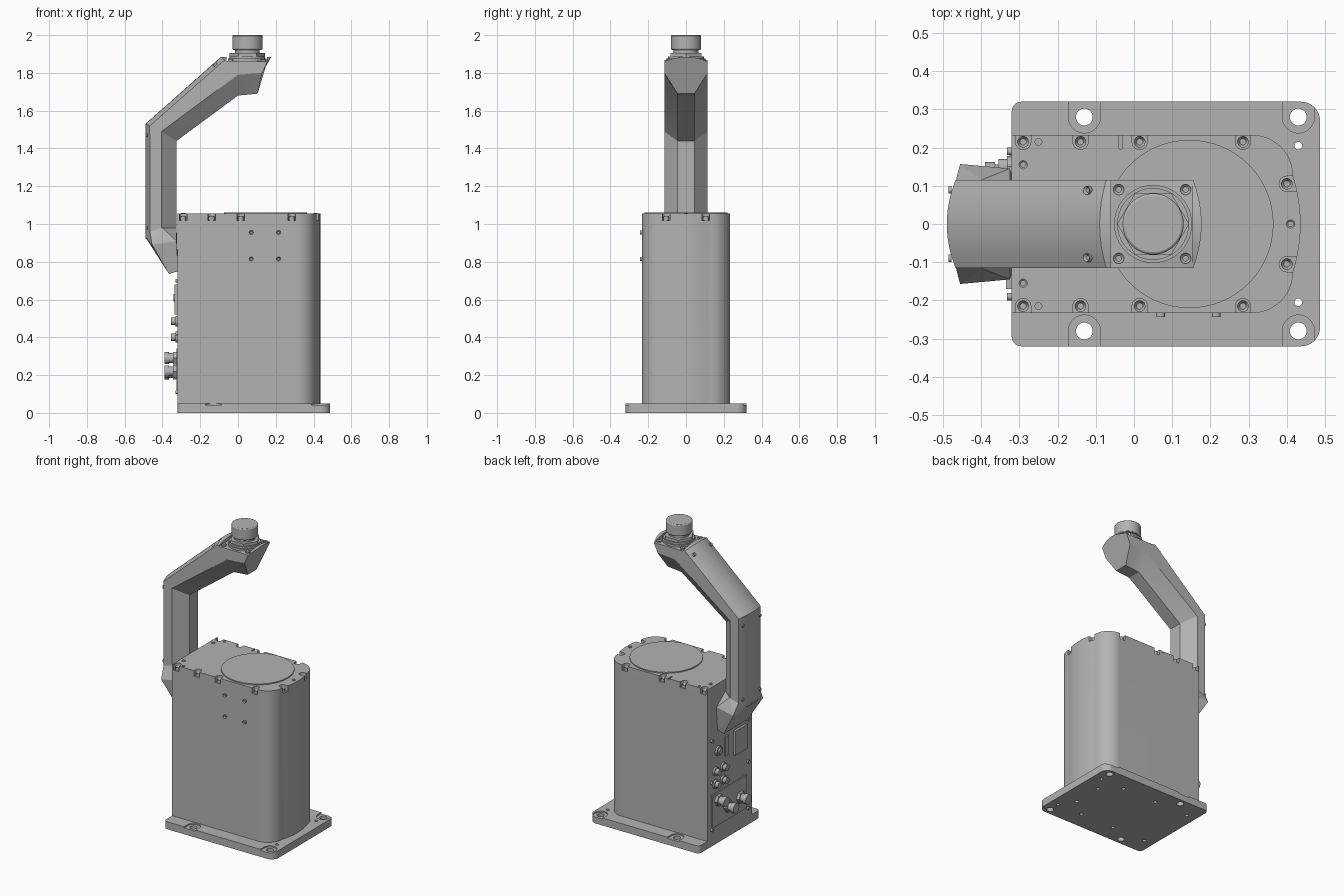
import bpy, bmesh
from math import pi, sin, cos
from mathutils import Vector, Matrix

if "Cube" in bpy.data.objects:
    bpy.data.objects.remove(bpy.data.objects["Cube"])

GREY = (0.45, 0.45, 0.45, 1)
grey = bpy.data.materials.new("plain_grey")
grey.use_nodes = True
grey.diffuse_color = GREY
bsdf = next(n for n in grey.node_tree.nodes if n.type == 'BSDF_PRINCIPLED')
bsdf.inputs["Base Color"].default_value = GREY


def activate(ob):
    bpy.ops.object.select_all(action='DESELECT')
    ob.select_set(True)
    bpy.context.view_layer.objects.active = ob


def finish(name, bm):
    bmesh.ops.recalc_face_normals(bm, faces=bm.faces[:])
    me = bpy.data.meshes.new(name)
    bm.to_mesh(me)
    bm.free()
    me.materials.append(grey)
    ob = bpy.data.objects.new(name, me)
    bpy.context.collection.objects.link(ob)
    return ob


def smooth(ob):
    activate(ob)
    bpy.ops.object.shade_smooth_by_angle()


def add_prism(bm, pts, z0, z1):
    low = [bm.verts.new((x, y, z0)) for x, y in pts]
    high = [bm.verts.new((x, y, z1)) for x, y in pts]
    n = len(pts)
    bm.faces.new(low[::-1])
    bm.faces.new(high)
    for i in range(n):
        j = (i + 1) % n
        bm.faces.new((low[i], low[j], high[j], high[i]))


def arc(cx, cy, r, a0, a1, n):
    return [(cx + r * cos(a0 + (a1 - a0) * i / n), cy + r * sin(a0 + (a1 - a0) * i / n))
            for i in range(n + 1)]


def circle(cx, cy, r, n=32):
    return arc(cx, cy, r, 0, 2 * pi, n)[:-1]


def slot(cx, cy, r, dx, dy, length):
    """U-shaped outline, open towards (dx, dy)."""
    pts = [(cx - r * sin(t) * dy - r * cos(t) * dx, cy + r * sin(t) * dx - r * cos(t) * dy)
           for t in [pi * (i / 12 - 0.5) for i in range(13)]]
    return pts + [(x + dx * length, y + dy * length) for x, y in (pts[-1], pts[0])]


def cut(ob, prisms):
    bm = bmesh.new()
    for p in prisms:
        add_prism(bm, *p)
    cutter = finish("cutter", bm)
    cutter.hide_render = True
    mod = ob.modifiers.new("cut", 'BOOLEAN')
    mod.operation, mod.object, mod.solver = 'DIFFERENCE', cutter, 'EXACT'
    activate(ob)
    bpy.ops.object.modifier_apply(modifier="cut")
    bpy.data.objects.remove(cutter)


def turned(name, steps, start, axis, sides=32):
    """Stacked cylinders along an axis; each step is (radius, length)."""
    bm = bmesh.new()
    h = 0
    for r, length in steps:
        add_prism(bm, circle(0, 0, r, sides), h, h + length)
        h += length
    bm.transform(Matrix.Translation(start) @ Vector(axis).to_track_quat('Z', 'Y').to_matrix().to_4x4())
    ob = finish(name, bm)
    smooth(ob)
    return ob


def screw(name, base, axis, r, h):
    """Socket-head screw with a hexagonal recess."""
    ob = turned(name, [(r, h)], base, axis, 18)
    n = Vector(axis).normalized()
    bm = bmesh.new()
    bm.from_mesh(ob.data)
    top = max(bm.faces, key=lambda f: f.normal.dot(n) + f.calc_center_median().dot(n))
    bmesh.ops.inset_region(bm, faces=[top], thickness=r * 0.45)
    bmesh.ops.translate(bm, verts=top.verts, vec=-n * h * 0.5)
    bm.to_mesh(ob.data)
    bm.free()


def box(name, lo, hi):
    bm = bmesh.new()
    add_prism(bm, [(lo[0], lo[1]), (hi[0], lo[1]), (hi[0], hi[1]), (lo[0], hi[1])], lo[2], hi[2])
    return finish(name, bm)


# Base plate with rounded corners, bolt holes and open spot faces
L, R, W = -0.32, 0.487, 0.32
bm = bmesh.new()
outline = []
for k, (sx, sy, r) in enumerate(((1, 1, .05), (-1, 1, .025), (-1, -1, .025), (1, -1, .05))):
    cx = R - r if sx > 0 else L + r
    outline += arc(cx, sy * (W - r), r, k * pi / 2, (k + 1) * pi / 2, 8)
add_prism(bm, outline, 0, 0.05)
base = finish("base_plate", bm)
bolts = [(x, s * 0.28) for x in (-0.13, 0.43) for s in (-1, 1)]
cut(base, [(slot(x, y, 0.042, 0, 1 if y > 0 else -1, 0.1), 0.042, 0.1) for x, y in bolts])
holes = [(circle(x, y, 0.022), -0.1, 0.2) for x, y in bolts]
holes += [(circle(0.43, s * 0.205, 0.01, 16), -0.1, 0.2) for s in (-1, 1)]
holes += [(circle(x, s * 0.2, 0.012, 16), -0.1, 0.015) for x in (-0.25, 0, 0.25) for s in (-1, 1)]
holes += [(circle(0.37, s * 0.1, 0.012, 16), -0.1, 0.015) for s in (-1, 1)]
cut(base, holes)
smooth(base)

# Main housing: rounded right end with a gently bowed face
half = [(L, 0.233)] + arc(0.31, 0.127, 0.106, pi / 2, 0, 12)
half += [(0.416 + 0.02 * (1 - (i / 6) ** 2), 0.127 * i / 6) for i in range(5, 0, -1)]
bm = bmesh.new()
add_prism(bm, half + [(0.436, 0)] + [(x, -y) for x, y in half[::-1]], 0.05, 1.055)
body = finish("housing", bm)
side_screws = [(x, s * 0.215, 0, s) for x in (-0.29, -0.14, 0.015, 0.285) for s in (-1, 1)]
top_screws = side_screws + [(0.4, s * 0.105, 1, 0) for s in (-1, 1)]
cut(body, [(slot(x, y, 0.02, dx, dy, 0.1), 1.018, 1.2) for x, y, dx, dy in top_screws])
marks = [(circle(-0.25, s * 0.215, 0.009, 16), 1.045, 1.2) for s in (-1, 1)]
cut(body, marks + [(slot(-0.035, 0.2, 0.005, 0, 1, 0.1), 1.045, 1.2)])
smooth(body)
for x, y, dx, dy in top_screws:
    screw("cover_screw", (x, y, 1.015), (0, 0, 1), 0.015, 0.025)
for x, y in ((-0.29, 0.155), (-0.29, -0.155), (0.41, 0)):
    screw("lid_screw", (x, y, 1.05), (0, 0, 1), 0.011, 0.008)
turned("round_lid", [(0.22, 0.012)], (0.145, 0, 1.05), (0, 0, 1), 64)
for x in (0.07, 0.215):
    for z in (0.815, 0.955):
        screw("front_screw", (x, -0.23, z), (0, -1, 0), 0.011, 0.013)

# Bent arm: bowed outer face, flat sides, chamfered inner face
stations = [((-.49, .92), (-.405, .92), (-.325, .92)),
            ((-.49, 1.53), (-.405, 1.49), (-.325, 1.44)),
            ((-.09, 1.885), (0, 1.79), (0, 1.68)),
            ((.177, 1.885), (.15, 1.8), (.107, 1.69))]
HW, SAG = 0.115, 0.025
bm = bmesh.new()
rings = []
for k, (o, m, i) in enumerate(stations):
    o, m, i = (Vector((p[0], 0, p[1])) for p in (o, m, i))
    down = (m - o).normalized() if k < 3 else Vector((0, 0, -1))
    pts = [o + down * SAG * (t / 4) ** 2 + Vector((0, HW * t / 4, 0)) for t in range(-4, 5)]
    pts += [m + Vector((0, HW, 0)), i + Vector((0, 0.045, 0)),
            i - Vector((0, 0.045, 0)), m - Vector((0, HW, 0))]
    if k == 3:
        pts = [p - Vector((0.022 * (p.y / HW) ** 2, 0, 0)) for p in pts]
    rings.append([bm.verts.new(p) for p in pts])
for a, b in zip(rings, rings[1:]):
    for j in range(len(a)):
        n = (j + 1) % len(a)
        bm.faces.new((a[j], a[n], b[n], b[j]))
bm.faces.new(rings[0])
bm.faces.new(rings[-1])
arm = finish("arm", bm)
cut(arm, [([(-.06, -.2), (.153, -.2), (.153, .2), (-.06, .2)], 1.862, 2.2)])
smooth(arm)

# Flared mount joining the arm to the housing
bm = bmesh.new()
for s in (-1, 1):
    for p in ((-.466, .115, .96), (-.40, .115, .98), (-.325, .05, .98), (-.455, .157, .89),
              (-.325, .145, .91), (-.365, .125, .735), (-.318, .125, .75), (-.49, .02, .93)):
        bm.verts.new((p[0], s * p[1], p[2]))
hull = bmesh.ops.convex_hull(bm, input=bm.verts[:])
bmesh.ops.delete(bm, geom=[v for v in bm.verts if not v.link_faces], context='VERTS')
finish("arm_mount", bm)

# Arm screws
for s in (-1, 1):
    for x in (-0.04, 0.135):
        screw("flange_screw", (x, s * 0.09, 1.86), (0, 0, 1), 0.014, 0.012)
    screw("slope_screw", (-0.117, s * 0.088, 1.84), (-0.66, 0, 0.75), 0.011, 0.012)
    for z in (0.98, 1.47):
        screw("column_screw", (-0.478, s * 0.09, z), (-1, 0, 0), 0.01, 0.008)

# Round flange, hexagonal nut and cap on the arm head
turned("head_flange", [(0.102, 0.015), (0.094, 0.012)], (0.05, 0, 1.86), (0, 0, 1), 48)
turned("head_nut", [(0.094, 0.018)], (0.05, 0, 1.887), (0, 0, 1), 6)
turned("head_neck", [(0.065, 0.025)], (0.05, 0, 1.9), (0, 0, 1))
cap = turned("head_cap", [(0.08, 0.078)], (0.05, 0, 1.922), (0, 0, 1), 48)
bev = cap.modifiers.new("soft_edge", 'BEVEL')
bev.width, bev.segments = 0.006, 2

# Connector panel on the arm side
box("lower_panel", (-.326, -.17, .12), (-.318, .19, .34))
box("display_plate", (-.335, -.17, .52), (-.318, -.04, .68))
box("narrow_plate", (-.33, .02, .55), (-.318, .055, .68))
for y, z in ((.13, .29), (.03, .21), (-.1, .22)):
    turned("plug_nut", [(0.038, 0.025)], (-.32, y, z), (-1, 0, 0), 6)
    turned("plug", [(0.026, 0.02), (0.032, 0.026)], (-.344, y, z), (-1, 0, 0), 24)
for y in (.07, .15):
    for z in (.4, .485):
        turned("socket", [(0.028, 0.012), (0.02, 0.022)], (-.32, y, z), (-1, 0, 0), 24)
turned("switch", [(0.032, 0.012), (0.02, 0.01)], (-.32, .12, .61), (-1, 0, 0), 24)
for s in (-1, 1):
    for z in (.11, .42, .7):
        screw("panel_screw", (-.32, s * 0.19, z), (-1, 0, 0), 0.01, 0.012)
